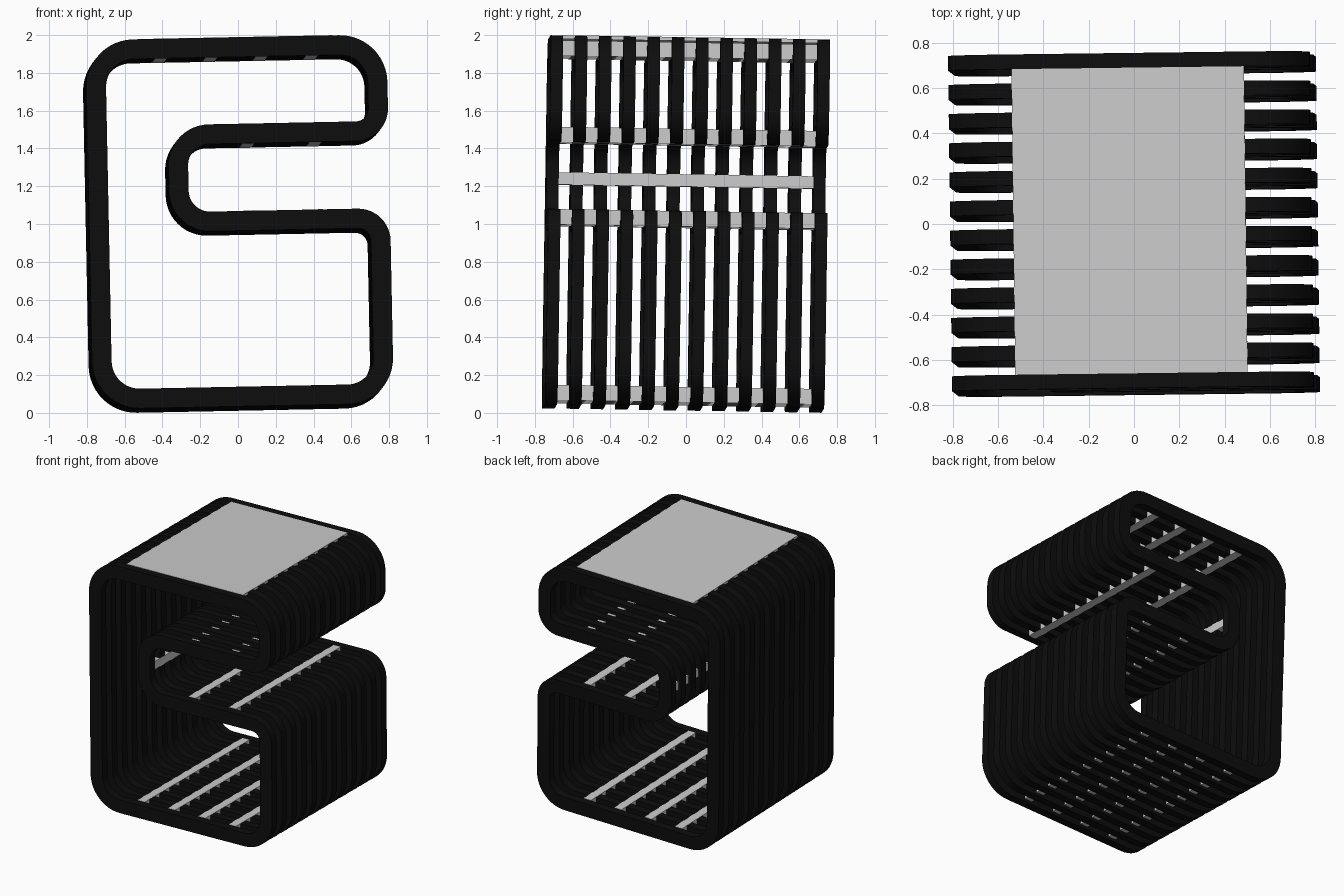
import bpy, bmesh, math
from mathutils import Vector, Matrix

if "Cube" in bpy.data.objects:
    bpy.data.objects.remove(bpy.data.objects["Cube"])

# Whole piece is tipped by about one degree on each axis
TILT = Matrix.Translation((0, 0, 1)) @ (Matrix.Rotation(0.0125, 4, 'Z')
        @ Matrix.Rotation(-0.02, 4, 'Y') @ Matrix.Rotation(-0.016, 4, 'X'))
T = 0.104            # rib thickness in the profile plane
W = 0.065            # rib width along y
PITCH = 0.1285
COUNT = 12
SPAN = PITCH * (COUNT - 1) - W   # clear length between the outer ribs

black = bpy.data.materials.new("black")
black.diffuse_color = (0.004, 0.004, 0.004, 1)
black.use_nodes = True
black.node_tree.nodes["Principled BSDF"].inputs["Base Color"].default_value = black.diffuse_color


def finish(bm, name, mat=None):
    bmesh.ops.recalc_face_normals(bm, faces=bm.faces)
    me = bpy.data.meshes.new(name)
    bm.to_mesh(me)
    bm.free()
    if mat:
        me.materials.append(mat)
    ob = bpy.data.objects.new(name, me)
    ob.matrix_world = TILT
    bpy.context.collection.objects.link(ob)
    return ob


def add_box(bm, center, size):
    bmesh.ops.create_cube(bm, size=1, matrix=Matrix.Translation(center)
                          @ Matrix.Diagonal((*size, 1)))


# Rib centreline corners: x, z, fillet radius
CORNERS = [(-0.745, 0.925, 0.2), (-0.745, -0.925, 0.2), (0.745, -0.925, 0.19),
           (0.745, 0.005, 0.12), (-0.319, 0.005, 0.165), (-0.319, 0.467, 0.165),
           (0.745, 0.467, 0.12), (0.745, 0.925, 0.2)]


def centreline(steps=12):
    out = []
    n = len(CORNERS)
    for i, (x, z, r) in enumerate(CORNERS):
        p = Vector((x, z))
        a = (Vector(CORNERS[i - 1][:2]) - p).normalized()
        b = (Vector(CORNERS[(i + 1) % n][:2]) - p).normalized()
        c = p + (a + b) * r
        for k in range(steps + 1):
            t = math.pi / 2 * k / steps
            d = -b * math.cos(t) - a * math.sin(t)
            # tangent runs from the incoming to the outgoing leg
            tan = b * math.sin(t) - a * math.cos(t)
            out.append((c + d * r, Vector((tan.y, -tan.x))))
    return out


def make_rib(name, y):
    bm = bmesh.new()
    rings = []
    for p, nrm in centreline():
        ring = []
        for s, dy in ((1, -1), (1, 1), (-1, 1), (-1, -1)):
            q = p + nrm * (s * T / 2)
            ring.append(bm.verts.new((q.x, y + dy * W / 2, q.y)))
        rings.append(ring)
    for i, r in enumerate(rings):
        prev = rings[i - 1]
        for k in range(4):
            m = (k + 1) % 4
            bm.faces.new((prev[k], prev[m], r[m], r[k]))
    ob = finish(bm, name, black)
    bpy.context.view_layer.objects.active = ob
    ob.select_set(True)
    bpy.ops.object.shade_smooth_by_angle(angle=math.radians(35))
    ob.select_set(False)


# Row of identical ribs
ys = [(i - (COUNT - 1) / 2) * PITCH for i in range(COUNT)]
for i, y in enumerate(ys):
    make_rib(f"rib_{i + 1}", y)


# Cross slat: flush strip plus spacer blocks between the ribs
def make_slat(name, x, z, nx, nz):
    bm = bmesh.new()

    def piece(y, length, depth, top):
        off = T / 2 + top - depth / 2
        size = (depth if nx else 0.065, length, depth if nz else 0.065)
        add_box(bm, (x + nx * off, y, z + nz * off), size)

    piece(0, SPAN, 0.02, 0.002)
    for a, b in zip(ys, ys[1:]):
        piece((a + b) / 2, PITCH - W, 0.08, 0.0)
    finish(bm, name)


for i, x in enumerate((-0.4, -0.133, 0.133, 0.4)):
    make_slat(f"base_slat_{i + 1}", x, -0.925, 0, 1)
    make_slat(f"top_slat_{i + 1}", x, 0.925, 0, -1)
for i, x in enumerate((0.055, 0.41)):
    make_slat(f"shelf_slat_{i + 1}", x, 0.005, 0, 1)
    make_slat(f"ceiling_slat_{i + 1}", x, 0.467, 0, -1)
make_slat("slot_back_slat", -0.319, 0.236, 1, 0)

# Inset top panel
bm = bmesh.new()
add_box(bm, (0, 0, 0.979 - 0.01), (1.025, SPAN, 0.02))
finish(bm, "top_panel")
